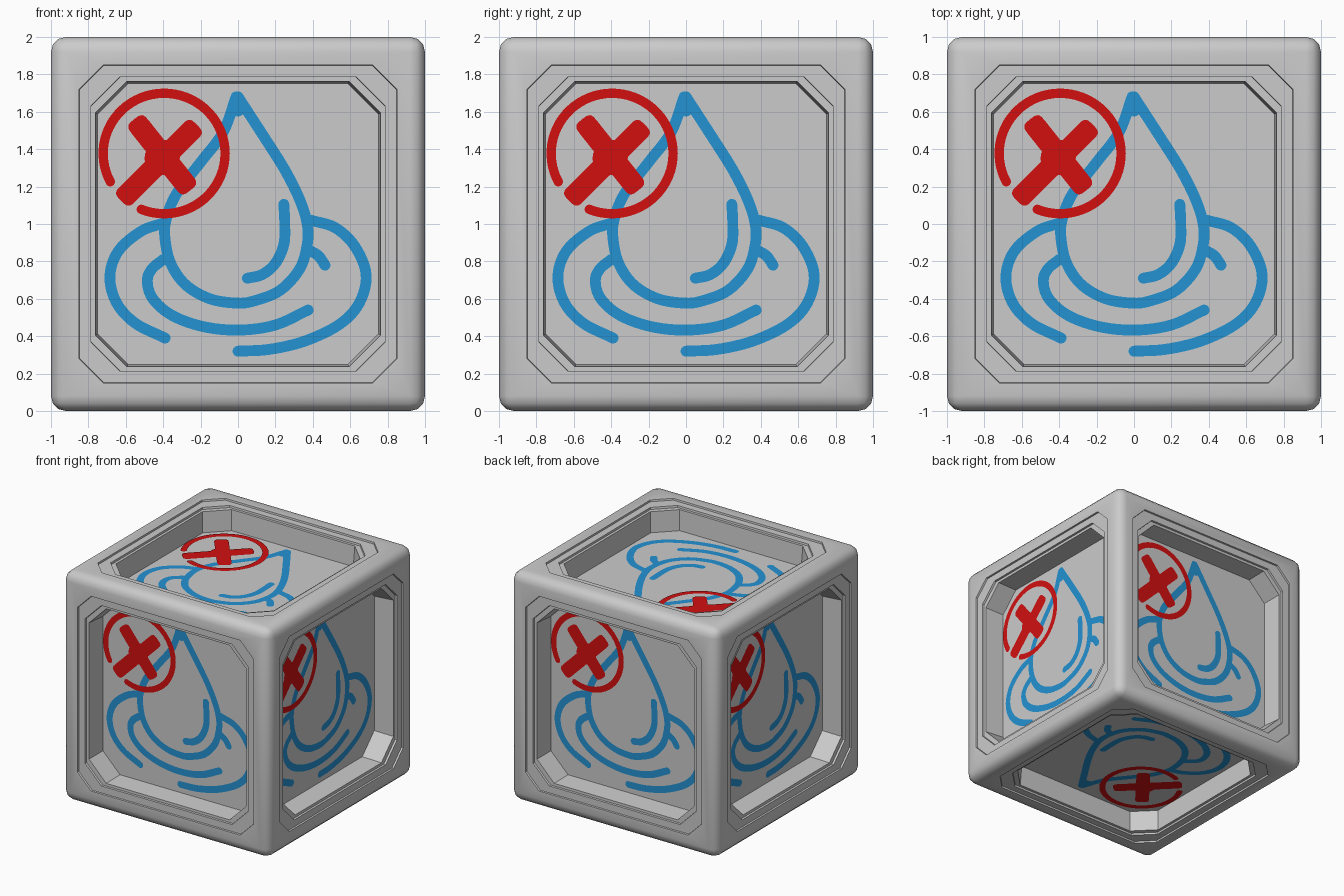
import bpy, bmesh, math
from mathutils import Vector, Matrix

if "Cube" in bpy.data.objects:
    bpy.data.objects.remove(bpy.data.objects["Cube"])


def material(name, col):
    m = bpy.data.materials.new(name)
    m.diffuse_color = (*col, 1)
    m.use_nodes = True
    m.node_tree.nodes["Principled BSDF"].inputs["Base Color"].default_value = m.diffuse_color
    return m


GREY = material("light_grey", (0.60, 0.60, 0.60))
BLUE = material("water_blue", (0.017, 0.29, 0.65))
RED = material("warning_red", (0.65, 0.005, 0.005))

# Each side of the cube: right and up directions as seen from outside
SIDES = {
    "front": ((1, 0, 0), (0, 0, 1)),
    "right": ((0, 1, 0), (0, 0, 1)),
    "back": ((-1, 0, 0), (0, 0, 1)),
    "left": ((0, -1, 0), (0, 0, 1)),
    "top": ((1, 0, 0), (0, 1, 0)),
    "bottom": ((1, 0, 0), (0, -1, 0)),
}


def side_matrix(right, up):
    r, u = Vector(right), Vector(up)
    return Matrix((r, u, r.cross(u))).transposed()


BEVEL = 0.08
PANEL = 0.79


# ---- cube body: rounded block with a stepped octagonal recess on each side
def octagon(h, c):
    k = h - c
    return [(h, -k), (h, k), (k, h), (-k, h), (-h, k), (-h, -k), (-k, -h), (k, -h)]


# (half width, corner cut, height from centre)
RINGS = [(0.85, 0.13, 1.0), (0.848, 0.13, 0.985), (0.787, 0.155, 0.985),
         (0.785, 0.155, 0.968), (0.762, 0.167, 0.968), (0.752, 0.165, PANEL)]

bm = bmesh.new()
bmesh.ops.create_cube(bm, size=2)
bmesh.ops.bevel(bm, geom=bm.edges[:], offset=BEVEL, segments=3, profile=0.5,
                affect='EDGES')
bmesh.ops.delete(bm, geom=[f for f in bm.faces if f.calc_area() > 1], context='FACES_ONLY')
for right, up in SIDES.values():
    m = side_matrix(right, up)
    q = 1 - BEVEL
    sq = [bm.verts.new(m @ Vector((x, y, 1)))
          for x, y in ((q, -q), (q, q), (-q, q), (-q, -q))]
    rings = [[bm.verts.new(m @ Vector((x, y, z))) for x, y in octagon(h, c)]
             for h, c, z in RINGS]
    o = rings[0]
    for i in range(4):
        j = (i + 1) % 4
        bm.faces.new((sq[i], sq[j], o[2 * i + 1], o[2 * i]))
        bm.faces.new((sq[j], o[(2 * i + 2) % 8], o[2 * i + 1]))
    for a, b in zip(rings, rings[1:]):
        for i in range(8):
            j = (i + 1) % 8
            bm.faces.new((a[i], a[j], b[j], b[i]))
    bm.faces.new(rings[-1])
bmesh.ops.remove_doubles(bm, verts=bm.verts, dist=0.001)
bmesh.ops.recalc_face_normals(bm, faces=bm.faces)
me = bpy.data.meshes.new("cube_body")
bm.to_mesh(me)
bm.free()
me.materials.append(GREY)
body = bpy.data.objects.new("cube_body", me)
body.location.z = 1
bpy.context.collection.objects.link(body)
bpy.context.view_layer.objects.active = body
body.select_set(True)
bpy.ops.object.shade_smooth_by_angle(angle=math.radians(40))


# ---- flat painted strokes
def smooth_path(pts, n=6):
    p = [Vector(a) for a in pts]
    p = [2 * p[0] - p[1]] + p + [2 * p[-1] - p[-2]]
    out = []
    for i in range(1, len(p) - 2):
        a, b, c, d = p[i - 1:i + 3]
        for k in range(n):
            t = k / n
            out.append(0.5 * (2 * b + (c - a) * t + (2 * a - 5 * b + 4 * c - d) * t ** 2
                              + (3 * b - a - 3 * c + d) * t ** 3))
    return out + [p[-2]]


def stroke(bm, path, w, z, square=1.0):
    """Ribbon of width w along a path, with round or squarish ends."""
    h = w / 2
    rows = []
    for i, p in enumerate(path):
        t = (path[min(i + 1, len(path) - 1)] - path[max(i - 1, 0)]).normalized()
        s = Vector((-t.y, t.x)) * h
        rows.append([bm.verts.new((*(p + e * s), z)) for e in (-1, 1)])
        if i in (0, len(path) - 1):
            d = -t if i == 0 else t
            e = Vector((-d.y, d.x))
            cap = []
            for k in range(13):
                a = math.pi * (k / 12 - 0.5)
                y = math.copysign(abs(math.sin(a)) ** square, a)
                q = p + h * (d * max(math.cos(a), 0) ** square + e * y)
                cap.append(bm.verts.new((*q, z)))
            bm.faces.new(cap)
    for a, b in zip(rows, rows[1:]):
        bm.faces.new((a[0], b[0], b[1], a[1]))


def uv(pts):
    """Two decimals grid readings stored as hundredths."""
    return [(x / 100, y / 100) for x, y in pts]


def finish(bm, name, mat):
    bm.normal_update()
    for f in bm.faces:
        if f.normal.z < 0:
            f.normal_flip()
    me = bpy.data.meshes.new(name)
    bm.to_mesh(me)
    bm.free()
    me.materials.append(mat)
    for side, (r, u) in SIDES.items():
        ob = bpy.data.objects.new(side + "_" + name, me)
        ob.matrix_world = Matrix.Translation((0, 0, 1)) @ side_matrix(r, u).to_4x4()
        bpy.context.collection.objects.link(ob)


# Water drop and ripples
WATER = [
    # drop outline
    [(0, 68), (13, 48), (25, 29), (33, 13), (37, 0), (37, -11), (33, -24), (22.5, -35.5),
     (9, -41), (-0.5, -42.3), (-15, -40), (-28, -32.5), (-36, -21), (-39, -8), (-38.5, 2),
     (-33, 16), (-20, 33), (-8, 49), (-1, 68)],
    # drop highlight
    [(24.5, 10.5), (25, 0), (24.5, -11), (20, -21), (13, -27), (5, -29)],
    # left outer, left inner, right outer and right inner ripples
    [(-40, 0.5), (-52, -4), (-64, -14.5), (-68.5, -28), (-65, -42), (-55, -53), (-39, -61)],
    [(-40, -19), (-46, -24), (-48.5, -30.5), (-45.5, -40), (-35, -49), (-18, -55),
     (1, -56.7), (20, -54), (37.5, -46)],
    [(39, 2), (52, -2), (62.5, -12), (68.5, -27), (65, -42), (54.5, -53.5), (36, -62.5),
     (17, -67), (0, -68)],
    [(38, -14), (43, -17), (46.5, -22)],
]
bm = bmesh.new()
for line in WATER:
    stroke(bm, smooth_path(uv(line)), 0.058, PANEL + 0.003)
stroke(bm, [Vector((-0.005, 0.65)), Vector((0.0, 0.61))], 0.07, PANEL + 0.003)
finish(bm, "water_symbol", BLUE)

# Red ring with a gap, and a cross inside it
bm = bmesh.new()
ring = [Vector((-0.395 + 0.326 * math.cos(a), 0.377 + 0.322 * math.sin(a)))
        for a in (math.radians(-112 + 320 * k / 60) for k in range(61))]
stroke(bm, ring, 0.05, PANEL + 0.006)
for line in ([(-52, 51.5), (-29, 22.5)], [(-26, 49), (-58.5, 16.5)]):
    stroke(bm, [Vector(p) for p in uv(line)], 0.115, PANEL + 0.006, 0.55)
stroke(bm, [Vector((-0.41, 0.35)), Vector((-0.40, 0.36))], 0.18, PANEL + 0.006)
finish(bm, "warning_cross", RED)
